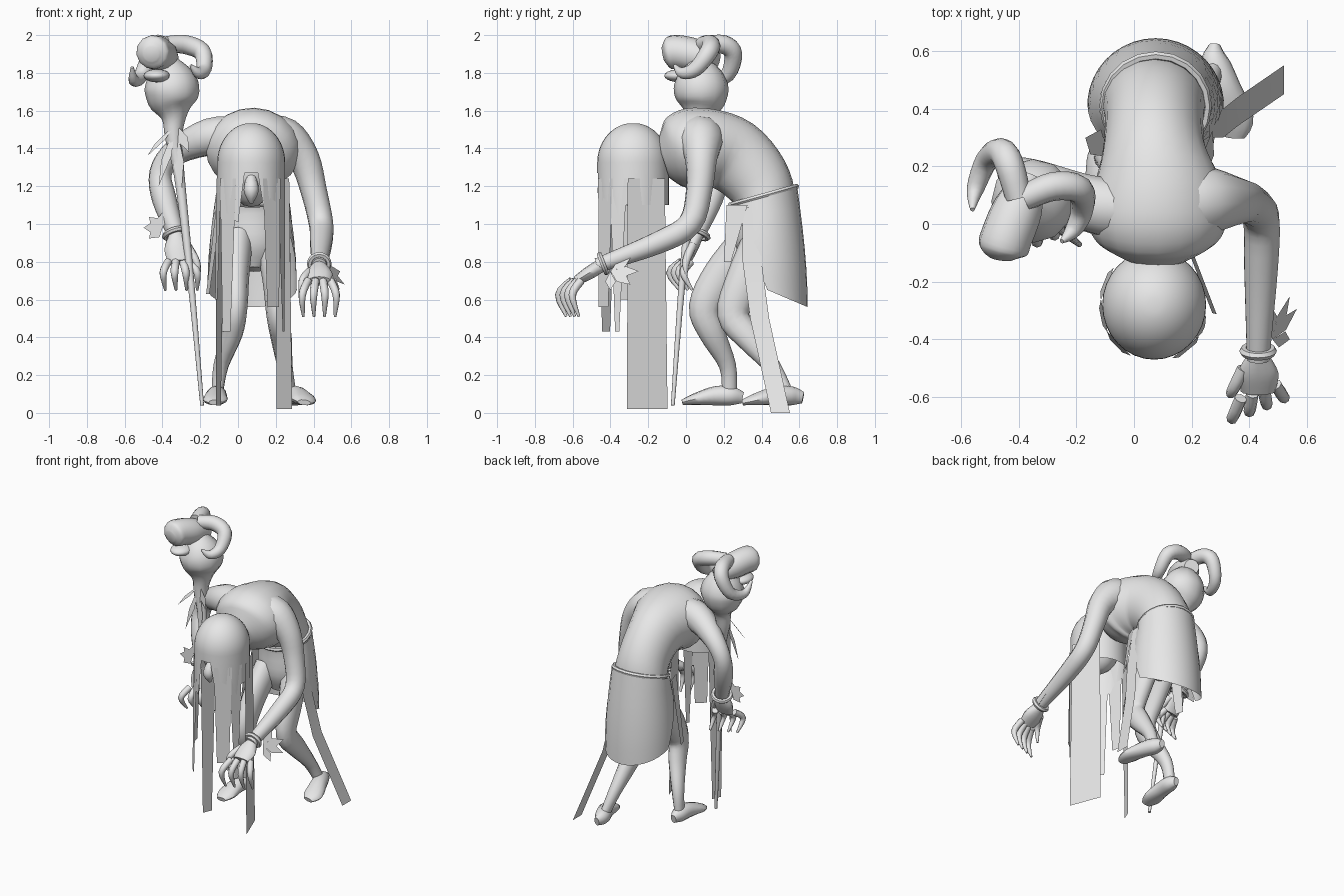
import bpy, math, random
from mathutils import Vector

random.seed(4)
cube = bpy.data.objects.get("Cube")
if cube:
    bpy.data.objects.remove(cube, do_unlink=True)

shade = (.8, .8, .8, 1)
grey = bpy.data.materials.new("plain_grey")
grey.use_nodes = True
grey.diffuse_color = shade
grey.node_tree.nodes["Principled BSDF"].inputs["Base Color"].default_value = shade
parts = []


def finish(name, obj):
    obj.name = name
    obj.data.materials.append(grey)
    parts.append(obj)
    return obj


def grid(name, rows, closed=False, caps=()):
    """Join rows of points into a sheet, or into a tube when closed; caps lists the rows to fill."""
    size = len(rows[0])
    faces = []
    for r in range(len(rows) - 1):
        for c in range(size if closed else size - 1):
            here, beside = r * size + c, r * size + (c + 1) % size
            faces.append((here, beside, beside + size, here + size))
    for r in caps:
        row = range(r * size, r * size + size)
        faces.append(tuple(row) if r else tuple(reversed(row)))
    mesh = bpy.data.meshes.new(name)
    mesh.from_pydata([point for row in rows for point in row], [], faces)
    obj = bpy.data.objects.new(name, mesh)
    bpy.context.collection.objects.link(obj)
    return finish(name, obj)


def spline(keys, steps=4):
    """Catmull-Rom curve through numbers or vectors."""
    out = []
    last = len(keys) - 1
    for i in range(last):
        a, b, c, d = keys[max(i - 1, 0)], keys[i], keys[i + 1], keys[min(i + 2, last)]
        for s in range(steps):
            t = s / steps
            out.append(b + (c - a) * (t / 2) + (a * 2 - b * 5 + c * 4 - d) * (t * t / 2)
                       + ((b - c) * 3 + d - a) * (t ** 3 / 2))
    return out + [keys[last]]


def sample(values, t):
    at = t * (len(values) - 1)
    i = min(int(at), len(values) - 2)
    return values[i] + (values[i + 1] - values[i]) * (at - i)


def tube(name, points, widths, depths=None, sides=12):
    """Loft ellipses along a path; widths and depths are spread evenly over its points."""
    path = spline([Vector(p) for p in points])
    wide, deep = spline(widths), spline(depths or widths)
    last = len(path) - 1
    side = Vector((1, 0, 0))
    rows = []
    for i, centre in enumerate(path):
        along = (path[min(i + 1, last)] - path[max(i - 1, 0)]).normalized()
        side = (side - along * side.dot(along)).normalized()
        up = along.cross(side)
        turns = [math.tau * j / sides for j in range(sides)]
        rows.append([centre + side * math.cos(a) * sample(wide, i / last)
                     + up * math.sin(a) * sample(deep, i / last) for a in turns])
    return grid(name, rows, True, (0, last))


def ball(name, at, size):
    bpy.ops.mesh.primitive_uv_sphere_add(segments=16, ring_count=10, location=at)
    finish(name, bpy.context.object).scale = size


def ring(name, at, axis, radius):
    bpy.ops.mesh.primitive_torus_add(major_radius=radius, minor_radius=.015, major_segments=20,
                                     minor_segments=6, location=at)
    finish(name, bpy.context.object).rotation_euler = Vector(axis).to_track_quat("Z", "Y").to_euler()


def strip(name, points, across, top, bottom):
    """Flat hanging strip that narrows from its top to its bottom half width."""
    across = Vector(across).normalized()
    rows = []
    for i, p in enumerate(points):
        half = across * sample((top, bottom), i / (len(points) - 1))
        rows.append([Vector(p) - half, Vector(p) + half])
    grid(name, rows)


def leaf(name, base, tip, across):
    base, tip = Vector(base), Vector(tip)
    middle, half = base.lerp(tip, .55), Vector(across).normalized() * .03
    grid(name, [[base, middle + half], [middle - half, tip]])


def tuft(name, base, u, v):
    """Fan of leaves sweeping from direction u through v."""
    base, u, v = Vector(base), Vector(u), Vector(v)
    for i in range(4):
        a = i * math.pi / 4
        leaf(f"{name}_{i}", base, base + u * math.cos(a) + v * math.sin(a), v * math.cos(a) - u * math.sin(a))


def hand(name, wrist, knuckle, tip):
    """Palm, four fingers bent forwards and a thumb on the inner side."""
    wrist, knuckle, tip = Vector(wrist), Vector(knuckle), Vector(tip)
    tube(f"{name}_palm", [wrist, wrist.lerp(knuckle, .5), knuckle], (.035, .07, .06), (.035, .035, .025))
    for i in range(4):
        spread = Vector((i - 1.5, .4 * (i - 1.5), 0)) * .04
        bend = knuckle.lerp(tip, .4) + Vector((0, -.05, 0))
        tube(f"{name}_finger_{i}", [knuckle + spread, bend + spread * 1.5, tip + spread * 1.4],
             (.022, .02, .007), sides=8)
    inward = Vector((-math.copysign(.1, wrist.x), 0, 0))
    tube(f"{name}_thumb", [wrist.lerp(knuckle, .4) + inward * .5, knuckle + inward * .9,
                           knuckle.lerp(tip, .5) + inward], (.024, .02, .007), sides=8)


# Bent torso, with hips and neck
tube("torso", [(.08, .38, .76), (.08, .4, .88), (.07, .42, 1.1), (.07, .37, 1.24), (.07, .25, 1.36),
               (.08, .12, 1.4), (.08, .02, 1.39), (.08, -.06, 1.36), (.08, -.12, 1.34)],
     (.06, .16, .18, .17, .18, .23, .25, .2, .1), (.07, .14, .16, .18, .2, .21, .22, .18, .1), 20)

# Arms, bracelets and hands
tube("left_arm", [(.15, .07, 1.45), (.25, .08, 1.44), (.35, .08, 1.34), (.4, .07, 1.18), (.44, .02, 1),
                  (.44, -.15, .9), (.43, -.47, .78)], (.13, .12, .085, .07, .065, .06, .04))
tube("right_arm", [(0, .05, 1.46), (-.15, .07, 1.46), (-.33, .15, 1.38), (-.41, .17, 1.27),
                   (-.39, .13, 1.13), (-.33, .06, .95)], (.11, .1, .07, .06, .065, .045))
ring("left_bracelet", (.43, -.44, .79), (0, -.9, -.35), .05)
ring("right_bracelet", (-.33, .06, .95), (.3, -.4, -1), .06)
hand("left", (.43, -.45, .78), (.43, -.58, .7), (.43, -.6, .51))
hand("right", (-.33, .06, .95), (-.31, 0, .8), (-.3, 0, .65))
tuft("left_tuft", (.48, -.4, .75), (.06, 0, -.1), (.06, .15, 0))
tuft("right_tuft", (-.4, .05, .98), (0, 0, .08), (-.1, 0, 0))

# Legs and feet
leg_widths, leg_depths = (.08, .07, .06, .055, .04, .03), (.1, .1, .085, .07, .045, .04)
tube("left_leg", [(.17, .4, .92), (.2, .31, .7), (.21, .25, .52), (.23, .34, .39), (.25, .46, .24),
                  (.28, .53, .1)], leg_widths, leg_depths)
tube("right_leg", [(0, .34, .92), (-.01, .19, .73), (-.01, .1, .56), (-.03, .14, .42), (-.09, .22, .25),
                   (-.11, .23, .1)], leg_widths, leg_depths)
for name, x, y, turn in (("left_foot", .28, .62, .07), ("right_foot", -.11, .3, -.01)):
    tube(name, [(x, y, .08), (x, y - .06, .09), (x + turn / 2, y - .15, .09), (x + turn, y - .26, .07),
                (x + turn, y - .32, .055)], (.02, .05, .055, .065, .035), (.03, .05, .05, .03, .015))

# Open skirt wrapped round the back, with belt and hanging strips
rows = []
for r in range(7):
    t = r / 6
    start = math.radians(55 * t - 50)
    flare = .03 * math.sin(t * math.pi / 2)
    row = []
    for c in range(19):
        a = start + (math.pi - 2 * start) * c / 18
        back = math.sin(a)
        z = sample((1.14 + .05 * back, .66 - .1 * back), t)
        row.append((.075 + (.195 + flare * 1.4) * math.cos(a), .41 + (.18 + 1.8 * flare) * back, z))
    rows.append(row)
grid("skirt", rows)
ring("belt", (.075, .41, 1.15), (0, -.28, 1), .18)
strip("left_hip_strip", [(.26, .35, 1.09), (.31, .35, .8), (.36, .39, .5), (.52, .5, 0)], (0, 1, 0), .05, .05)
strip("left_hip_flap", [(.25, .27, 1.1), (.27, .22, .8)], (.4, 1, 0), .06, .02)
strip("right_hip_flap", [(-.1, .28, 1.1), (-.16, .27, .63)], (-.3, 1, 0), .05, .03)

# Lowered head with nose
ball("head", (.07, -.27, 1.28), (.13, .15, .19))
tube("nose", [(.07, -.38, 1.27), (.07, -.43, 1.18), (.07, -.42, 1.11)], (.02, .04, .01), sides=8)


def around_head(degrees, reach, z):
    a = math.radians(degrees)
    return Vector((.07 + .18 * reach * math.cos(a), -.28 + .19 * reach * math.sin(a), z))


# Hair cap with a ragged lower edge, open over the face
turns = [i * 360 / 32 for i in range(32)]
rows = []
for r in range(1, 13):
    p = r * math.pi / 24
    rows.append([around_head(d, math.sin(p), 1.325 + .21 * math.cos(p)) for d in turns])
edge = []
for d in turns:
    off = abs(d - 270)
    low = 1.27 if off < 22 else random.uniform(1, 1.15) if off < 70 else 1.1
    edge.append(around_head(d, 1, low))
rows.append(edge)
grid("hair", rows, True, (0,))

# Long hair strands, placed by their angle around the head
for name, degrees, end, top, bottom in (
        ("left_long_strand", 22, .02, .105, .115), ("left_front_strand", 308, .56, .06, .04),
        ("left_thin_strand", 335, .43, .05, .012), ("right_front_strand", 226, .43, .06, .03),
        ("right_long_strand", 157, .04, .06, .035), ("right_thin_strand", 192, .6, .06, .03)):
    across = around_head(degrees + 90, 1, 0) - around_head(degrees - 90, 1, 0)
    strip(name, [around_head(degrees, .98, 1.24), around_head(degrees, 1.05, end)], across, top, bottom)

# Staff swelling into a bulb
tube("staff", [(-.19, -.07, .04), (-.25, -.02, .7), (-.31, .04, 1.25), (-.34, .06, 1.45), (-.34, .07, 1.56),
               (-.35, .08, 1.64), (-.35, .08, 1.72), (-.36, .08, 1.8), (-.37, .08, 1.87)],
     (.01, .018, .028, .045, .065, .125, .145, .115, .05))
for i, tip in enumerate([(-.48, 0, 1.36), (-.42, 0, 1.2), (-.26, 0, 1.38), (-.3, 0, 1.15)]):
    leaf(f"staff_leaf_{i}", (-.33, .03, 1.53), tip, (1, -.3, .4))

# Horned skull on the staff
tube("skull", [(-.36, .16, 1.86), (-.4, .06, 1.89), (-.44, -.04, 1.91), (-.455, -.09, 1.905),
               (-.46, -.12, 1.9)], (.05, .085, .09, .085, .04))
ball("jaw", (-.43, -.03, 1.785), (.07, .085, .035))
horn_taper = (.045, .05, .048, .04, .03, .008)
tube("left_horn", [(-.38, .09, 1.95), (-.28, .13, 1.95), (-.19, .12, 1.91), (-.18, .05, 1.82),
                   (-.21, -.02, 1.8), (-.25, -.06, 1.84)], horn_taper)
tube("right_horn", [(-.4, .09, 1.95), (-.43, .2, 1.95), (-.46, .25, 1.9), (-.51, .22, 1.79),
                    (-.55, .12, 1.76), (-.56, .05, 1.83)], horn_taper)

# Smooth shading with sharp edges kept
bpy.ops.object.select_all(action="DESELECT")
for obj in parts:
    obj.select_set(True)
bpy.context.view_layer.objects.active = parts[0]
bpy.ops.object.shade_smooth_by_angle(angle=math.radians(50))
